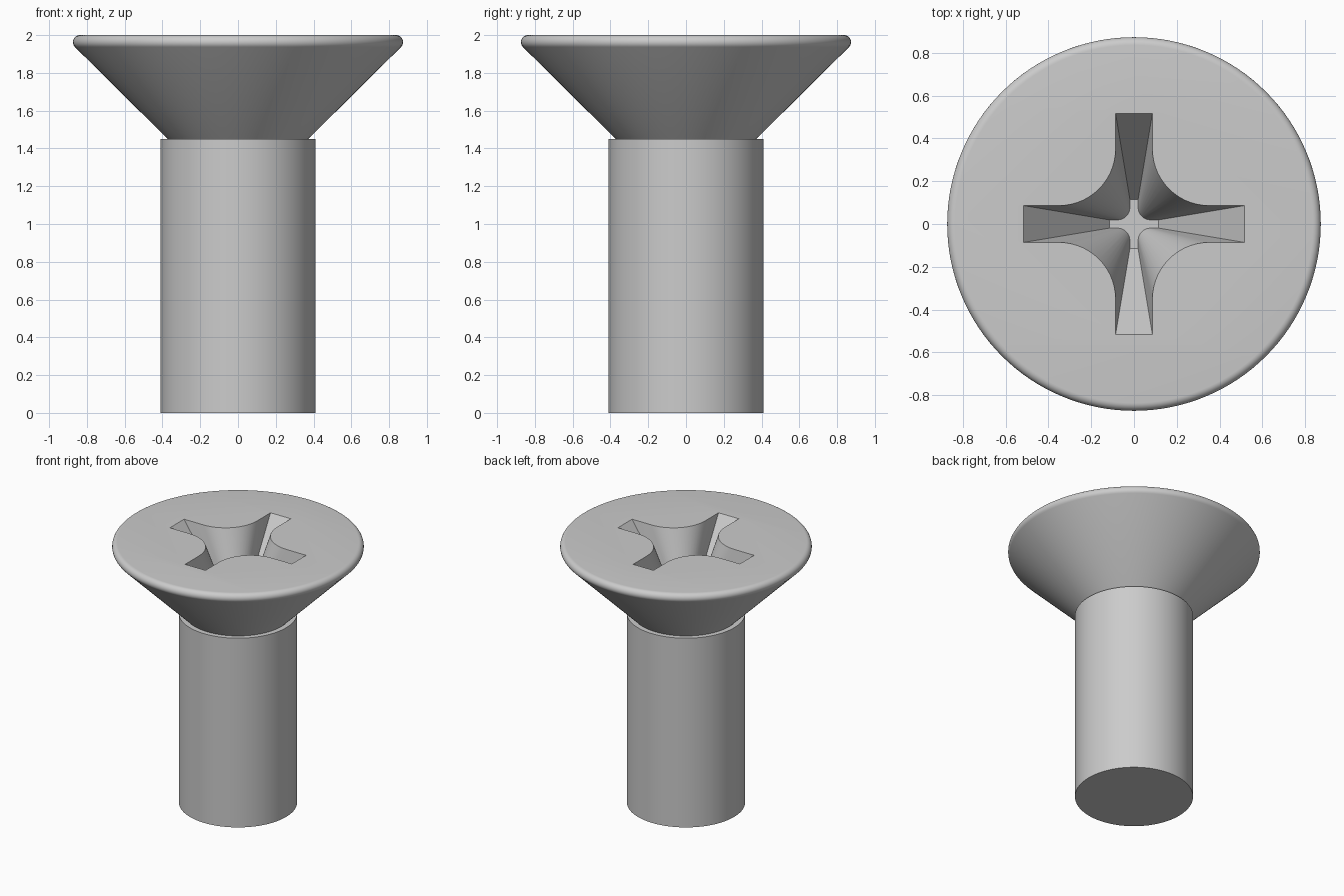
import bpy, bmesh
from math import cos, sin, pi, radians

if "Cube" in bpy.data.objects:
    bpy.data.objects.remove(bpy.data.objects["Cube"])

SEGS = 128


def new_object(name, bm):
    bmesh.ops.recalc_face_normals(bm, faces=bm.faces[:])
    mesh = bpy.data.meshes.new(name)
    bm.to_mesh(mesh)
    bm.free()
    ob = bpy.data.objects.new(name, mesh)
    bpy.context.collection.objects.link(ob)
    return ob


def loft(name, rings):
    """Skin equal-length closed rings and cap both ends."""
    bm = bmesh.new()
    vs = [[bm.verts.new(p) for p in ring] for ring in rings]
    n = len(vs[0])
    for a, b in zip(vs, vs[1:]):
        for i in range(n):
            j = (i + 1) % n
            bm.faces.new((a[i], a[j], b[j], b[i]))
    bm.faces.new(vs[0][::-1])
    bm.faces.new(vs[-1])
    return new_object(name, bm)


def circle(r, z):
    return [(r * cos(2 * pi * i / SEGS), r * sin(2 * pi * i / SEGS), z)
            for i in range(SEGS)]


# Shank, small ledge, countersunk cone and rounded rim
profile = [(0.41, 0), (0.41, 1.45), (0.372, 1.45)]
for k in range(11):
    a = radians(-45 + 13.5 * k)
    profile.append((0.837 + 0.037 * cos(a), 1.963 + 0.037 * sin(a)))
screw = loft("countersunk_screw", [circle(r, z) for r, z in profile])

# Cross outline of the drive recess: four arms joined by rounded corners
HALF, TIP, RAD, ARC = 0.086, 0.517, 0.266, 14
c = HALF + RAD
quarter = [(TIP, -HALF), (TIP, HALF)]
for k in range(ARC + 1):
    a = radians(270 - 90 * k / ARC)
    quarter.append((c + RAD * cos(a), c + RAD * sin(a)))
cross = []
for q in range(4):
    for x, y in quarter:
        cross.append([(x, y), (-y, x), (-x, -y), (y, -x)][q])

# Tapered cutter, extended slightly above the head
DEPTH, END = 0.5, 0.222


def cross_ring(depth):
    s = 1 - (1 - END) * depth / DEPTH
    return [(x * s, y * s, 2 - depth) for x, y in cross]


cutter = loft("recess_cutter", [cross_ring(DEPTH), cross_ring(-0.05)])
cutter.hide_render = True

# Cut the recess, then smooth the round surfaces
mod = screw.modifiers.new("recess", 'BOOLEAN')
mod.operation = 'DIFFERENCE'
mod.solver = 'EXACT'
mod.object = cutter
bpy.context.view_layer.objects.active = screw
screw.select_set(True)
bpy.ops.object.modifier_apply(modifier=mod.name)
bpy.data.objects.remove(cutter)
bpy.ops.object.shade_smooth_by_angle(angle=radians(30))
